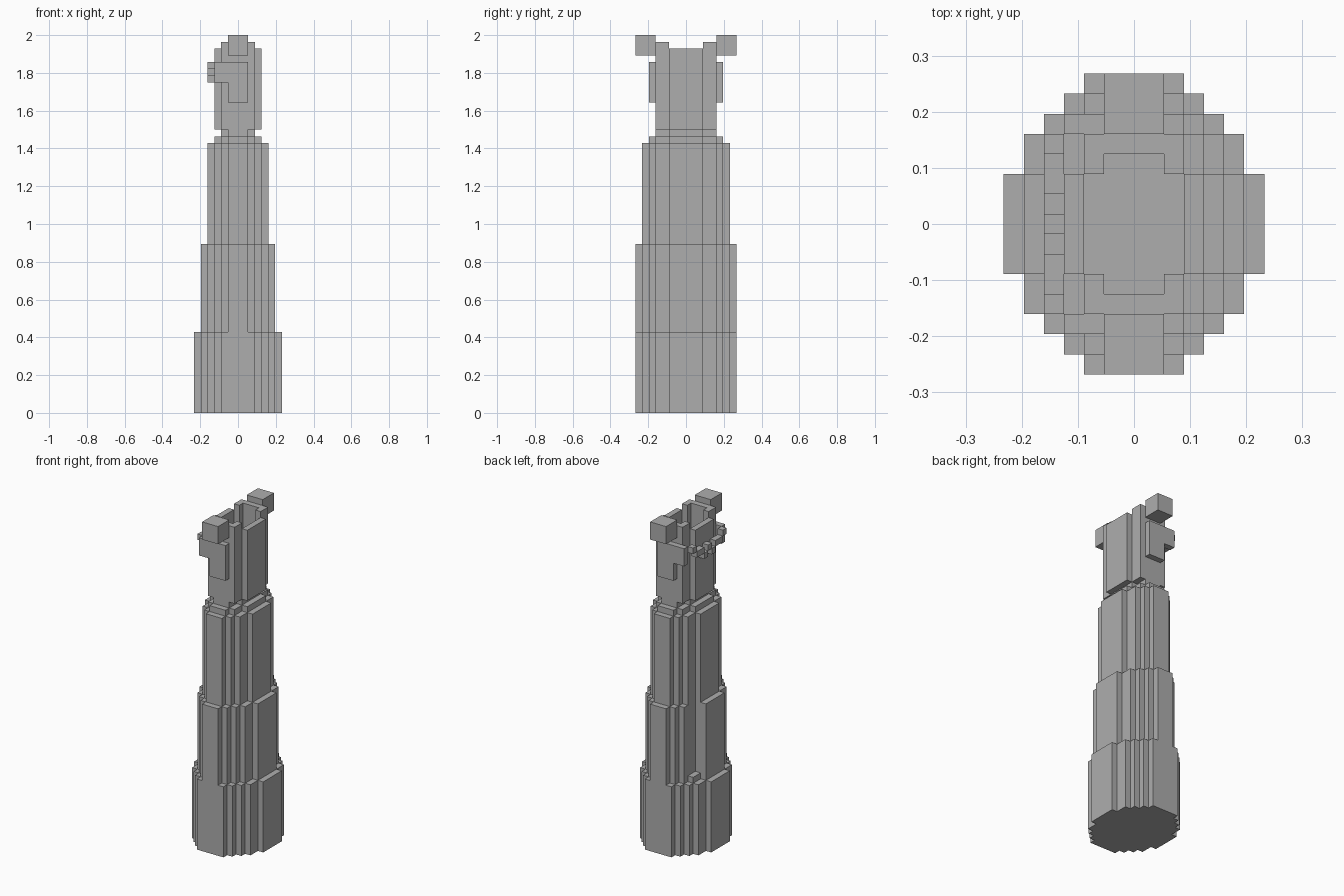
import bpy
import bmesh

cube = bpy.data.objects.get("Cube")
if cube:
    bpy.data.objects.remove(cube, do_unlink=True)

U = 2 / 56  # edge of one building block

stone = bpy.data.materials.new("grey_stone")
stone.use_nodes = True
GREY = (0.42, 0.42, 0.42, 1)
stone.diffuse_color = GREY
stone.node_tree.nodes["Principled BSDF"].inputs["Base Color"].default_value = GREY


def prism(name, outline, z0, z1):
    """Extrude a flat outline, in block units, from z0 to z1."""
    bm = bmesh.new()
    face = bm.faces.new([bm.verts.new((x * U, y * U, z0 * U)) for x, y in outline])
    top = bmesh.ops.extrude_face_region(bm, geom=[face])["geom"]
    verts = [v for v in top if isinstance(v, bmesh.types.BMVert)]
    bmesh.ops.translate(bm, verts=verts, vec=(0, 0, (z1 - z0) * U))
    bmesh.ops.recalc_face_normals(bm, faces=bm.faces)
    mesh = bpy.data.meshes.new(name)
    bm.to_mesh(mesh)
    bm.free()
    mesh.materials.append(stone)
    obj = bpy.data.objects.new(name, mesh)
    bpy.context.collection.objects.link(obj)
    return obj


def box(name, x0, x1, y0, y1, z0, z1):
    return prism(name, [(x0, y0), (x1, y0), (x1, y1), (x0, y1)], z0, z1)


def stepped(steps, notch=None):
    """Symmetric stair-edged outline; notch drops one step at the back, -x corner."""
    outline = []
    for sx, sy in ((1, 1), (-1, 1), (-1, -1), (1, -1)):
        pairs = list(steps)
        if notch is not None and (sx, sy) == (-1, 1):
            del pairs[notch]
        quarter = []
        for i, (hx, hy) in enumerate(pairs):
            if i:
                quarter.append((sx * hx, sy * pairs[i - 1][1]))
            quarter.append((sx * hx, sy * hy))
        outline += quarter if sx * sy > 0 else quarter[::-1]
    return outline


# Tower tiers, each narrower than the one below
DEPTHS = (2.5, 4.5, 5.5, 6.5, 7.5)


def tier_steps(half_width, count):
    return [(half_width - i, DEPTHS[i]) for i in range(count)]


prism("base_tier", stepped(tier_steps(6.5, 5)), 0, 12)
prism("middle_tier_foot", stepped(tier_steps(5.5, 5)), 12, 13)
prism("middle_tier", stepped(tier_steps(5.5, 5), notch=1), 13, 25)
prism("upper_tier", stepped(tier_steps(4.5, 4)), 25, 40)
prism("rim", stepped(tier_steps(3.5, 3)), 40, 41)
prism("neck", stepped(tier_steps(2.5, 2)), 41, 42)

# Hollow turret with projecting blocks and hanging plates
END_WALL = [(-2.5, 4.5), (2.5, 4.5), (2.5, 2.5), (1.5, 2.5),
            (1.5, 3.5), (-1.5, 3.5), (-1.5, 2.5), (-2.5, 2.5)]
PLATE = [(-3.5, 49), (-1.5, 46), (1.5, 46)]
for s, end in ((-1, "front"), (1, "back")):
    prism(end + "_turret_wall", [(x, s * y) for x, y in END_WALL], 42, 55)
    box(end + "_top_block", -1.5, 1.5, s * 4.5, s * 7.5, 53, 56)
    box(end + "_plate", -1.5, 1.5, s * 4.5, s * 5.5, 46, 52)
    box(end + "_plate_arm", -3.5, -1.5, s * 4.5, s * 5.5, 49, 52)
for s, side in ((-1, "right"), (1, "left")):
    box(side + "_turret_wall", s * 2.5, s * 3.5, -2.5, 2.5, 42, 54)

# Draped chain along the right side
box("chain_centre", -4.5, -3.5, -0.5, 0.5, 50, 51)
for s, end in ((-1, "front"), (1, "back")):
    for y0, y1, z in ((0.5, 1.5, 49), (1.5, 3.5, 50), (3.5, 4.5, 51)):
        box(end + "_chain_link", -4.5, -3.5, s * y0, s * y1, z, z + 1)
